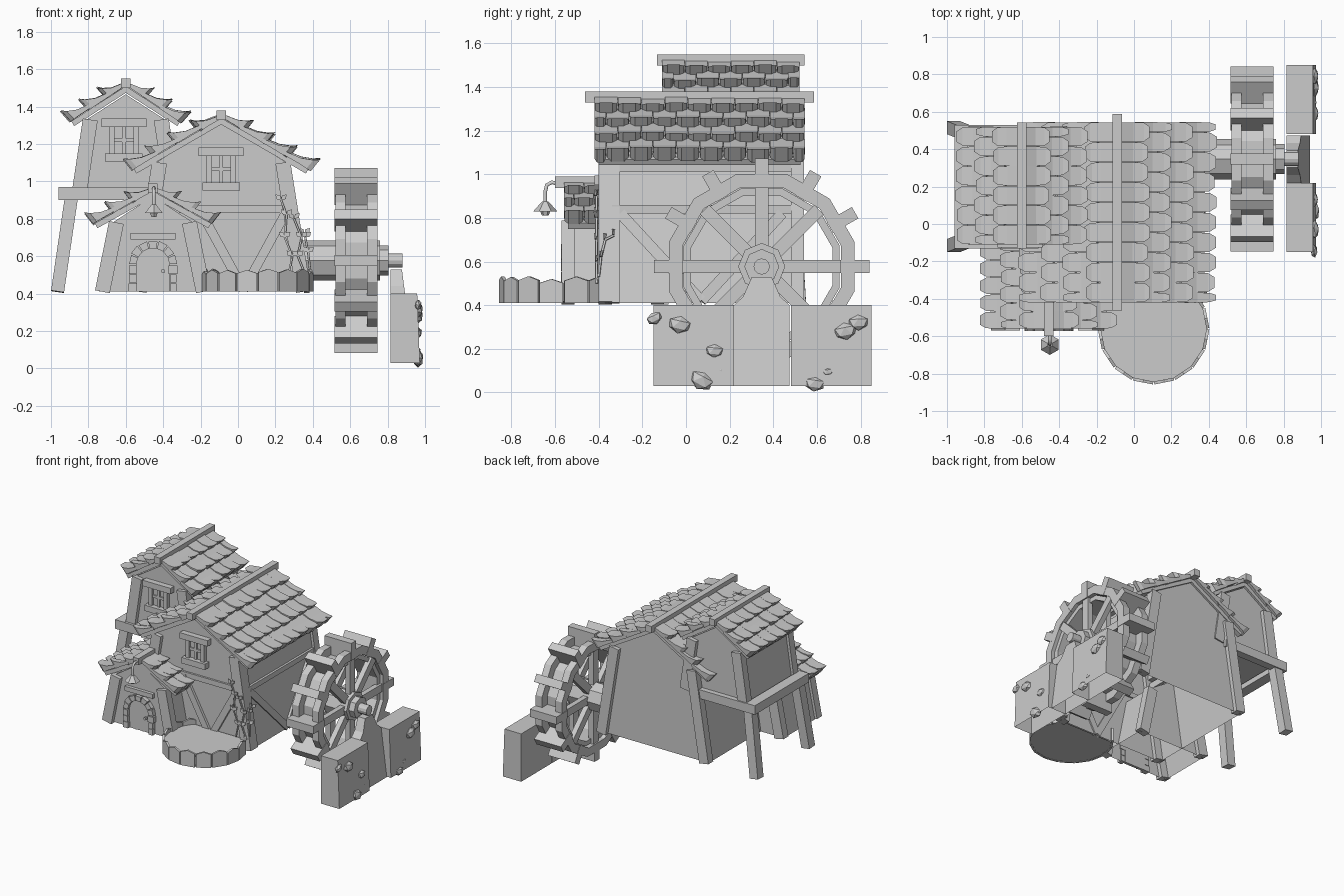
import bpy, bmesh, math, random
from mathutils import Vector as V, Matrix as M

if "Cube" in bpy.data.objects:
    bpy.data.objects.remove(bpy.data.objects["Cube"])
random.seed(4)
Y = V((0, 1, 0))

def finish(name, bm):
    bmesh.ops.recalc_face_normals(bm, faces=bm.faces)
    me = bpy.data.meshes.new(name)
    bm.to_mesh(me); bm.free()
    ob = bpy.data.objects.new(name, me)
    bpy.context.collection.objects.link(ob)
    return ob

def mesh(name, verts, faces):
    bm = bmesh.new()
    vs = [bm.verts.new(v) for v in verts]
    for f in faces: bm.faces.new([vs[i] for i in f])
    return finish(name, bm)

def loft(name, a, b, skip=()):
    """Solid between two matching outlines; skip leaves sides open."""
    n = len(a)
    fs = [(i, (i+1) % n, n+(i+1) % n, n+i) for i in range(n) if i not in skip]
    return mesh(name, list(a)+list(b), fs+[tuple(range(n, 2*n)), tuple(range(n))])

def beam(name, p, q, w, t, ref=Y):
    """Bar from p to q; t is its size along ref, w across it."""
    p, q = V(p), V(q)
    d = (q-p).normalized()
    u = d.cross(ref).normalized()*w/2
    v = u.cross(d).normalized()*t/2
    ring = lambda c: [c+u+v, c-u+v, c-u-v, c+u-v]
    return loft(name, ring(p), ring(q))

def box(name, x0, x1, y0, y1, z0, z1):
    ym, zm = (y0+y1)/2, (z0+z1)/2
    return beam(name, (x0, ym, zm), (x1, ym, zm), z1-z0, y1-y0)

def prism(name, pts, y0, y1, skip=()):
    return loft(name, [(x, y0, z) for x, z in pts], [(x, y1, z) for x, z in pts], skip)

def cone(name, p, q, r1, r2, n):
    p, q = V(p), V(q); d = q-p
    bm = bmesh.new()
    mat = M.Translation((p+q)/2) @ d.to_track_quat('Z', 'Y').to_matrix().to_4x4()
    bmesh.ops.create_cone(bm, cap_ends=True, segments=n, radius1=r1, radius2=r2, depth=d.length, matrix=mat)
    return finish(name, bm)

def rod(name, pts, r):
    cu = bpy.data.curves.new(name, 'CURVE')
    cu.dimensions = '3D'; cu.bevel_depth = r; cu.bevel_resolution = 1; cu.use_fill_caps = True
    sp = cu.splines.new('POLY'); sp.points.add(len(pts)-1)
    for s, p in zip(sp.points, pts): s.co = (*p, 1)
    ob = bpy.data.objects.new(name, cu)
    bpy.context.collection.objects.link(ob)

def body(name, cx, hb, z0, ht, z1, za, y0, y1, floor=False):
    """Gabled house body, wider at the foot."""
    pts = [(cx-hb, z0), (cx+hb, z0), (cx+ht, z1), (cx, za), (cx-ht, z1)]
    prism(name+"_walls", pts, y0, y1, skip=() if floor else (0,))
    for s in (-1, 1):                       # corner posts
        for y in (y0, y1):
            beam(name+"_corner_post", (cx+s*(hb-.02), y, z0), (cx+s*(ht-.02), y, z1), .08, .06)

def roof(name, cx, zr, half, drop, y0, y1, rows, n, ext, y1r=None):
    bm = bmesh.new()
    L = math.hypot(half, drop)
    for s in (-1, 1):
        ye = y1r if (y1r is not None and s > 0) else y1
        d = V((s*half, 0, -drop))/L
        nrm = V((s*drop, 0, half))/L
        top = V((cx, (y0+ye)/2, zr))
        beam(name+"_boards", top-nrm*.01, top-nrm*.01+d*L*.98, .03, ye-y0-.04)
        step, w = L/rows, (y1-y0)/n
        for i in range(rows):               # thick scalloped tiles
            for j in range(n+i % 2):
                lo = max(y0, y0+(j-.5*(i % 2))*w)
                hi = min(ye, y0+(j+1-.5*(i % 2))*w)
                if hi-lo < .02: continue
                lift, tl = random.uniform(0, .01), step*random.uniform(1.16, 1.25)
                start = step*(i-.2) if i else step*.05
                if not i: tl -= step*.25
                o = V((cx, (lo+hi)/2, zr))+d*start+nrm*lift
                rings = []
                for f, hw, h0, h1 in ((0, 1, 0, .02), (.5, 1, 0, .032), (.84, .95, -.002, .055), (1, .55, -.004, .075)):
                    c, a = o+d*tl*f, Y*(hi-lo)*.49*hw
                    b, t = c+nrm*h0-d*(.0), c+nrm*h1+d*.012*f
                    rings.append([bm.verts.new(p) for p in (b-a, b+a, t+a, t-a)])
                for r, q in zip(rings, rings[1:]):
                    for k in range(4): bm.faces.new((r[k], r[(k+1) % 4], q[(k+1) % 4], q[k]))
                bm.faces.new(rings[0]); bm.faces.new(rings[-1])
    finish(name+"_tiles", bm)
    box(name+"_ridge_beam", cx-.025, cx+.025, y0-ext, y1+ext, zr-.005, zr+.046)

def window(name, x, z, y):
    box(name+"_pane", x-.07, x+.07, y-.01, y+.01, z-.08, z+.08)
    for s in (-1, 1): box(name+"_side", x+s*.065-.015, x+s*.065+.015, y-.03, y+.01, z-.08, z+.08)
    box(name+"_mullion", x-.01, x+.01, y-.022, y, z-.08, z+.08)
    box(name+"_crossbar", x-.06, x+.06, y-.02, y, z-.01, z+.01)
    box(name+"_lintel", x-.12, x+.12, y-.045, y+.01, z+.07, z+.115)
    box(name+"_sill", x-.1, x+.1, y-.05, y+.01, z-.115, z-.07)

# main house
body("house", -.09, .46, .41, .35, 1.10, 1.31, -.37, .51)
roof("house_roof", -.09, 1.333, .475, .275, -.42, .545, 4, 9, .042)
window("house_window", -.09, 1.065, -.37)
box("front_rail", -.46, .28, -.385, -.36, .83, .87)
for x in (-.2, .26): beam("front_brace", (x, -.375, .84), (.03, -.375, .42), .05, .03)
slope = lambda z: .37-(z-.41)*.157
box("side_rail", slope(.85)-.03, slope(.85)+.015, -.37, .51, .82, .86)
for y in (-.3, .44): beam("side_brace", (slope(.82), y, .82), (slope(.42), .07, .42), .05, .03, V((1, 0, 0)))
beam("side_stud", (slope(1.05), -.33, 1.05), (slope(.41), -.33, .41), .05, .03, V((1, 0, 0)))
for s in (-1, 1): box("wall_plate", -.09+s*.35-.025, -.09+s*.35+.025, -.39, .53, 1.01, 1.06)

# raised tower room on splayed legs
body("tower", -.6, .27, .93, .21, 1.33, 1.465, -.08, .49, floor=True)
roof("tower_roof", -.6, 1.503, .295, .19, -.11, .52, 3, 6, .022)
window("tower_window", -.61, 1.22, -.08)
box("platform_side_beam", -.96, -.88, -.13, .53, .9, .97)
for y in (-.1, .5):
    box("platform_beam", -.96, -.4, y-.03, y+.03, .9, .968)
    out = -.03 if y < 0 else .03
    beam("tower_leg", (-.89, y-out/2, .92), (-.965, y+out/2, .41), .07, .07)

# entrance porch
body("porch", -.455, .29, .41, .215, .78, .92, -.54, -.13)
roof("porch_roof", -.455, .943, .315, .175, -.56, -.1, 3, 5, .04, y1r=-.37)
box("door_lintel", -.575, -.335, -.565, -.53, .69, .725)
arc = [(-.455+.09*math.cos(math.pi*i/8), .555+.09*math.sin(math.pi*i/8)) for i in range(9)]
prism("door", [(-.545, .41), (-.365, .41)]+arc, -.55, -.53)
for x in (-.485, -.425): box("door_gap_strip", x-.003, x+.003, -.554, -.54, .41, .635)
cone("door_knob", (-.4, -.57, .52), (-.4, -.54, .52), .011, .011, 8)
for i in range(7):                          # arch stones
    a0, a1 = math.pi*(i+.06)/7, math.pi*(i+.94)/7
    r1 = .126+random.uniform(0, .006)
    prism("arch_stone", [(-.455+r*math.cos(a), .555+r*math.sin(a))
          for r, a in ((.088, a0), (r1, a0), (r1, a1), (.088, a1))], -.572, -.53)
for s in (-1, 1):
    for k in range(3):
        w, c = random.uniform(.034, .05), -.455+s*.108
        box("jamb_stone", c-w/2, c+w/2, -.572, -.53, .41+k*.048, .455+k*.048)

# hanging lamp
rod("lamp_arm", [(-.45, -.58, .955), (-.45, -.615, .963), (-.45, -.638, .95), (-.45, -.645, .92), (-.45, -.645, .86)], .01)
cone("lamp_shade", (-.45, -.645, .83), (-.45, -.645, .875), .055, .015, 6)
cone("lamp_bulb", (-.45, -.645, .81), (-.45, -.645, .835), .015, .025, 6)

# round garden bed with plank edging
cx, cy, R = .105, -.56, .285
for name, z in (("bed_soil", .485), ("bed_base", .412)):
    mesh(name, [(cx+R*math.cos(i*math.pi/16), min(cy+R*math.sin(i*math.pi/16), -.38), z) for i in range(32)], [tuple(range(32))])
for i in range(16):
    a = (i+.5)*math.tau/16
    c, t = V((cx+R*math.cos(a), cy+R*math.sin(a), 0)), V((-math.sin(a), math.cos(a), 0))*.054
    if c.y > -.38: continue
    n = V((math.cos(a), math.sin(a), 0))*.008
    top = random.uniform(.5, .515)
    prof = [c-t+V((0, 0, .41)), c+t+V((0, 0, .41)), c+t+V((0, 0, top)), c+V((0, 0, top+.018)), c-t+V((0, 0, top))]
    loft("bed_plank", [p-n for p in prof], [p+n for p in prof])

# climbing ivy on the front corner
vines = [[(.27, -.41, .5), (.29, -.41, .6), (.25, -.41, .7), (.26, -.41, .82), (.23, -.41, .9)],
         [(.36, -.41, .5), (.32, -.41, .6), (.34, -.41, .7), (.3, -.41, .8)],
         [(.385, -.4, .53), (.375, -.39, .62), (.36, -.37, .7), (.355, -.33, .72)]]
for vine in vines:
    rod("ivy_stem", vine, .006)
    for p in vine[1:]:
        for s in (-1, 1):
            p0, tip, side = V(p), V((s*.03, random.uniform(-.01, .01), .03)), V((.01, 0, -s*.01))
            leaf = [p0, p0+tip*.5+side, p0+tip, p0+tip*.5-side]
            loft("ivy_leaf", leaf, [q-Y*.008 for q in leaf])

# water wheel
wc = lambda x, r, a: V((x, .347+r*math.cos(a), .577+r*math.sin(a)))
def ring(name, x0, x1, ro, ri, n=12):
    vs = [wc(x, r, (i+.5)*math.tau/n) for x, r in ((x0, ro), (x1, ro), (x1, ri), (x0, ri)) for i in range(n)]
    mesh(name, vs, [(k*n+i, k*n+(i+1) % n, (k+1) % 4*n+(i+1) % n, (k+1) % 4*n+i) for k in range(4) for i in range(n)])
for x in (.52, .69):
    ring("wheel_rim", x, x+.055, .44, .375)
    for i in range(8):
        a = i*math.pi/4
        beam("wheel_spoke", wc(x+.028, .08, a), wc(x+.028, .37, a), .06, .04, V((1, 0, 0)))
ring("wheel_drum", .55, .72, .37, .335)
for i in range(12):
    a = i*math.tau/12
    beam("wheel_paddle", wc(.632, .36, a), wc(.632, .494, a), .06, .23, V((1, 0, 0)))
for x0, x1, r, n in ((.3, .76, .108, 8), (.75, .805, .08, 8), (.8, .88, .037, 12)):
    cone("wheel_axle", (x0, .347, .577), (x1, .347, .577), r, r, n)

# stone piers and axle bearing, open underneath
for y0 in (-.15, .48):
    prism("stone_pier", [(.815, .03), (.972, .03), (.958, .4), (.815, .4)], y0, y0+.37, skip=(0,))
prof = [(-.127, .03), (.127, .03), (.127, .4), (.085, .44), (.045, .53), (-.045, .53), (-.085, .44), (-.127, .4)]
loft("axle_bearing", [(.815, .347+y, z) for y, z in prof], [(.945-.13*z, .347+y, z) for y, z in prof], skip=(0,))
for y, z, r in ((-.03, .31, .05), (.13, .19, .04), (.07, .055, .055), (.16, .1, .015), (.79, .32, .045),
                (.73, .28, .05), (.65, .095, .025), (.59, .04, .045), (-.145, .34, .035)):
    bm = bmesh.new()
    bmesh.ops.create_icosphere(bm, subdivisions=1, radius=r, matrix=M.Translation((.963, y, z)) @
        M.Rotation(random.uniform(-.5, .5), 4, 'X') @ M.Diagonal((.55, 1.1, .8, 1)))
    finish("pier_rock", bm)
